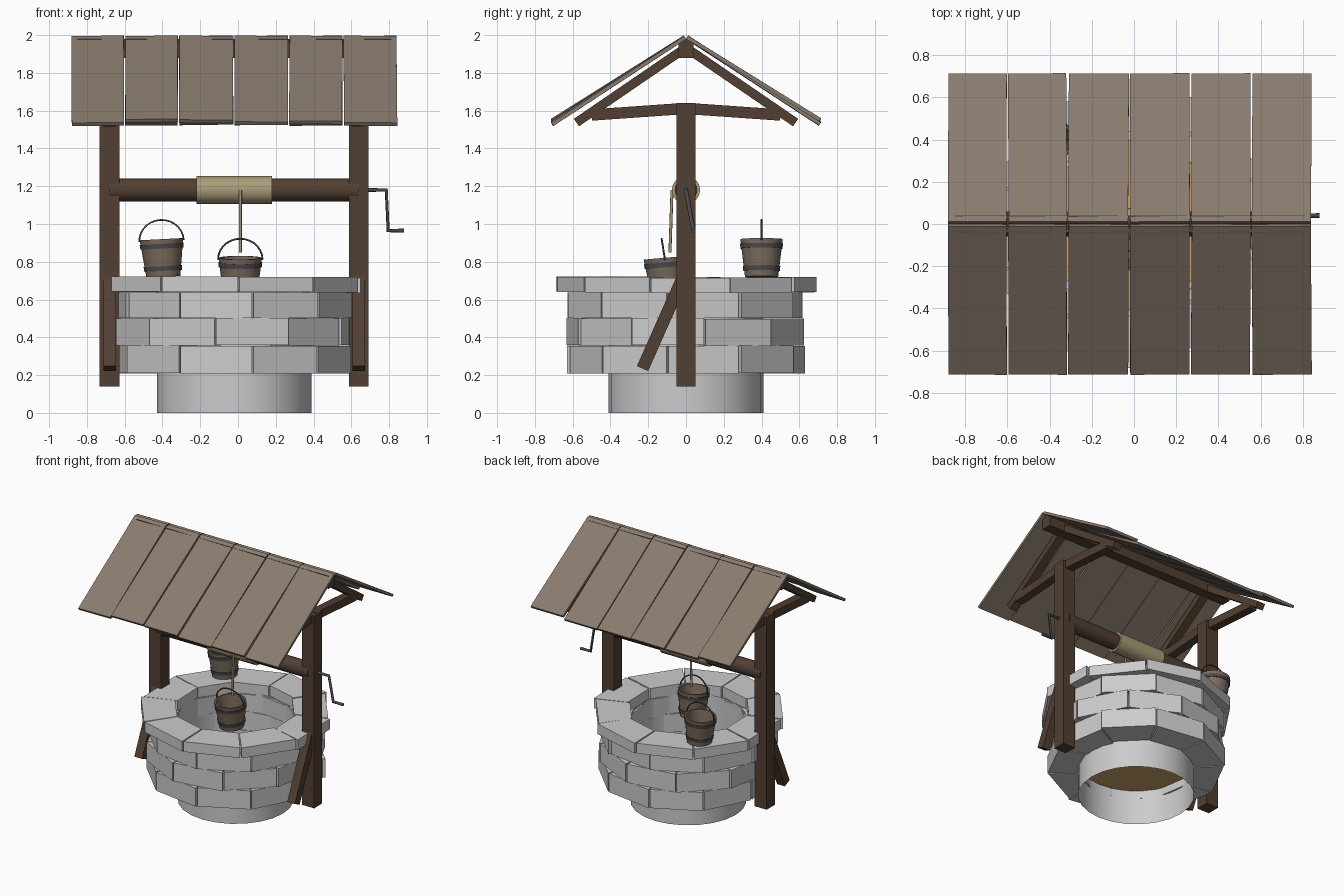
import bpy, bmesh, math, random
from math import sin, cos, pi, radians, atan2, hypot
from mathutils import Matrix, Vector

if "Cube" in bpy.data.objects:
    bpy.data.objects.remove(bpy.data.objects["Cube"])

random.seed(4)
CX = -0.02  # well axis in x


def material(name, rgb):
    m = bpy.data.materials.new(name)
    m.diffuse_color = (*rgb, 1)
    m.use_nodes = True
    m.node_tree.nodes["Principled BSDF"].inputs["Base Color"].default_value = m.diffuse_color
    return m


DARK = material("dark_wood", (0.085, 0.05, 0.032))
PLANK = material("weathered_plank", (0.25, 0.2, 0.155))
PAIL = material("bucket_wood", (0.2, 0.15, 0.11))
IRON = material("iron", (0.07, 0.07, 0.075))
ROPE = material("rope", (0.4, 0.33, 0.19))
WATER = material("well_bottom", (0.6, 0.36, 0.14))


def finish(name, bm, mat=None, smooth=False):
    bmesh.ops.recalc_face_normals(bm, faces=bm.faces)
    me = bpy.data.meshes.new(name)
    bm.to_mesh(me)
    bm.free()
    ob = bpy.data.objects.new(name, me)
    bpy.context.collection.objects.link(ob)
    if mat:
        me.materials.append(mat)
    if smooth:
        bpy.ops.object.select_all(action='DESELECT')
        ob.select_set(True)
        bpy.context.view_layer.objects.active = ob
        bpy.ops.object.shade_smooth_by_angle(angle=radians(40))
    return ob


def box(name, loc, size, mat, rot=Matrix()):
    bm = bmesh.new()
    bmesh.ops.create_cube(bm, size=1, matrix=Matrix.Translation(loc) @ rot @ Matrix.Diagonal((*size, 1)))
    return finish(name, bm, mat)


def strut(name, x, p, q, width, thick, mat):
    """Beam between two (y, z) points."""
    dy, dz = q[0] - p[0], q[1] - p[1]
    return box(name, (x, (p[0] + q[0]) / 2, (p[1] + q[1]) / 2),
               (width, hypot(dy, dz), thick), mat, Matrix.Rotation(atan2(dz, dy), 4, 'X'))


def lathe(name, profile, n, matrix, mat=None):
    """Spin (radius, height) points round local z."""
    bm = bmesh.new()
    vs = [bm.verts.new((r, 0, z)) for r, z in profile]
    es = [bm.edges.new(e) for e in zip(vs, vs[1:])]
    bmesh.ops.spin(bm, geom=vs + es, axis=(0, 0, 1), cent=(0, 0, 0), angle=2 * pi, steps=n)
    bmesh.ops.remove_doubles(bm, verts=bm.verts, dist=1e-4)
    bm.transform(matrix)
    return finish(name, bm, mat, True)


def tube(name, pts, r, mat, res=2):
    cu = bpy.data.curves.new(name, 'CURVE')
    cu.dimensions = '3D'
    cu.bevel_depth, cu.bevel_resolution, cu.use_fill_caps = r, res, True
    sp = cu.splines.new('POLY')
    sp.points.add(len(pts) - 1)
    for p, co in zip(sp.points, pts):
        p.co = (*co, 1)
    cu.materials.append(mat)
    ob = bpy.data.objects.new(name, cu)
    bpy.context.collection.objects.link(ob)
    bpy.ops.object.select_all(action='DESELECT')
    ob.select_set(True)
    bpy.context.view_layer.objects.active = ob
    bpy.ops.object.convert(target='MESH')


def stone_ring(name, start, r_in, r_out, z0, z1, jit, tilt=0.0):
    """Ten flat-faced wedge blocks with small radial offsets."""
    bm = bmesh.new()
    for k in range(10):
        a0 = radians(start + 36 * k + 0.4)
        a1 = radians(start + 36 * (k + 1) - 0.4)
        d = random.uniform(-jit, jit)
        h = random.uniform(-tilt, tilt)
        v = [bm.verts.new((CX + r * cos(a), r * sin(a), z + h))
             for z in (z0, z1) for r, a in ((r_in + d, a0), (r_out + d, a0), (r_out + d, a1), (r_in + d, a1))]
        for f in ((0, 1, 2, 3), (4, 5, 6, 7), (0, 1, 5, 4), (1, 2, 6, 5), (2, 3, 7, 6), (3, 0, 4, 7)):
            bm.faces.new([v[i] for i in f])
    finish(name, bm)


# Stone well: shaft, bottom disc, three courses and a cap
lathe("well_shaft", [(0.41, 0), (0.41, 0.65)], 24, Matrix.Translation((CX, 0, 0)))
lathe("well_bottom", [(0.0, 0.27), (0.408, 0.27)], 24, Matrix.Translation((CX, 0, 0)), WATER)
stone_ring("stone_course_low", -81, 0.42, 0.63, 0.21, 0.355, 0.012, 0.002)
stone_ring("stone_course_mid", -63, 0.42, 0.63, 0.357, 0.5, 0.012, 0.002)
stone_ring("stone_course_high", -81, 0.42, 0.63, 0.503, 0.638, 0.012, 0.002)
stone_ring("stone_cap", -88, 0.435, 0.685, 0.638, 0.718, 0.01, 0.004)

# Posts, front braces, tie beams and rafters
for side, x in (("left", -0.68), ("right", 0.64)):
    box(f"{side}_post", (x, 0, 0.89), (0.104, 0.1, 1.5), DARK)
    strut(f"{side}_brace", x, (-0.23, 0.235), (-0.015, 0.72), 0.066, 0.065, DARK)
    for s, end in ((-1, "front"), (1, "back")):
        strut(f"{side}_{end}_tie", x, (0, 1.612), (0.5 * s, 1.577), 0.066, 0.06, DARK)
        strut(f"{side}_{end}_rafter", x, (0.02 * s, 1.92), (0.58 * s, 1.537), 0.066, 0.048, DARK)
box("ridge_beam", (CX, 0, 1.93), (1.66, 0.08, 0.1), DARK)

# Roof planks, each a little crooked
edges = [-0.885, -0.6, -0.315, -0.022, 0.268, 0.556, 0.845]
for s, end in ((-1, "front"), (1, "back")):
    for i, (a, b) in enumerate(zip(edges, edges[1:])):
        drop = random.uniform(-0.012, 0.012)
        p, q = Vector((0.0, 1.988)), Vector((0.703 * s, 1.54 + drop))
        d = q - p
        rot = Matrix.Rotation(atan2(d.y, d.x), 4, 'X') @ Matrix.Rotation(random.uniform(-.006, .006), 4, 'Z') \
            @ Matrix.Rotation(random.uniform(-.015, .015), 4, 'Y')
        box(f"{end}_roof_plank_{i + 1}", ((a + b) / 2, (p.x + q.x) / 2 + 0.006 * s, (p.y + q.y) / 2),
            (b - a - 0.008, d.length, 0.02), PLANK, rot)

# Windlass: axle, rope coil, hanging rope and crank
ALONG_X = Matrix.Translation((0, 0, 1.18)) @ Matrix.Rotation(pi / 2, 4, 'Y')
lathe("axle", [(0, -0.68), (0.06, -0.68), (0.06, 0.64), (0, 0.64)], 16, ALONG_X, DARK)
lathe("rope_coil", [(0.06, -0.22), (0.075, -0.22), (0.075, 0.18), (0.06, 0.18)], 16, ALONG_X, ROPE)
tube("hanging_rope", [(0.012, -0.074, 1.18), (0.012, -0.085, 0.85)], 0.008, ROPE)
tube("crank", [(0.66, 0, 1.18), (0.785, 0, 1.18), (0.795, 0.04, 0.965), (0.88, 0.04, 0.965)], 0.011, IRON)


def bucket(name, loc, rot, lean):
    m = Matrix.Translation(loc) @ rot
    lathe(name, [(0, 0), (0.09, 0), (0.115, 0.2), (0.103, 0.2), (0.08, 0.02), (0, 0.02)], 14, m, PAIL)
    for k, z in enumerate((0.032, 0.15)):
        r = 0.09 + 0.025 * z / 0.2
        lathe(f"{name}_hoop_{k + 1}", [(r, z), (r + 0.005, z), (r + 0.008, z + 0.025), (r + 0.001, z + 0.025)], 14, m, IRON)
    h = Matrix.Translation((0, 0, 0.19)) @ Matrix.Rotation(lean, 4, 'X')
    arc = [(0.118 * cos(pi * t / 14), 0, 0.112 * sin(pi * t / 14)) for t in range(15)]
    tube(f"{name}_handle", [m @ h @ Vector(p) for p in arc], 0.005, IRON, 1)


# Buckets: one resting on the back of the rim, one hanging
bucket("resting_bucket", (-0.395, 0.4, 0.72), Matrix.Rotation(radians(-3), 4, 'Y'), 0)
bucket("hanging_bucket", (0.012, -0.095, 0.622), Matrix.Rotation(radians(5), 4, 'X'), radians(4))
